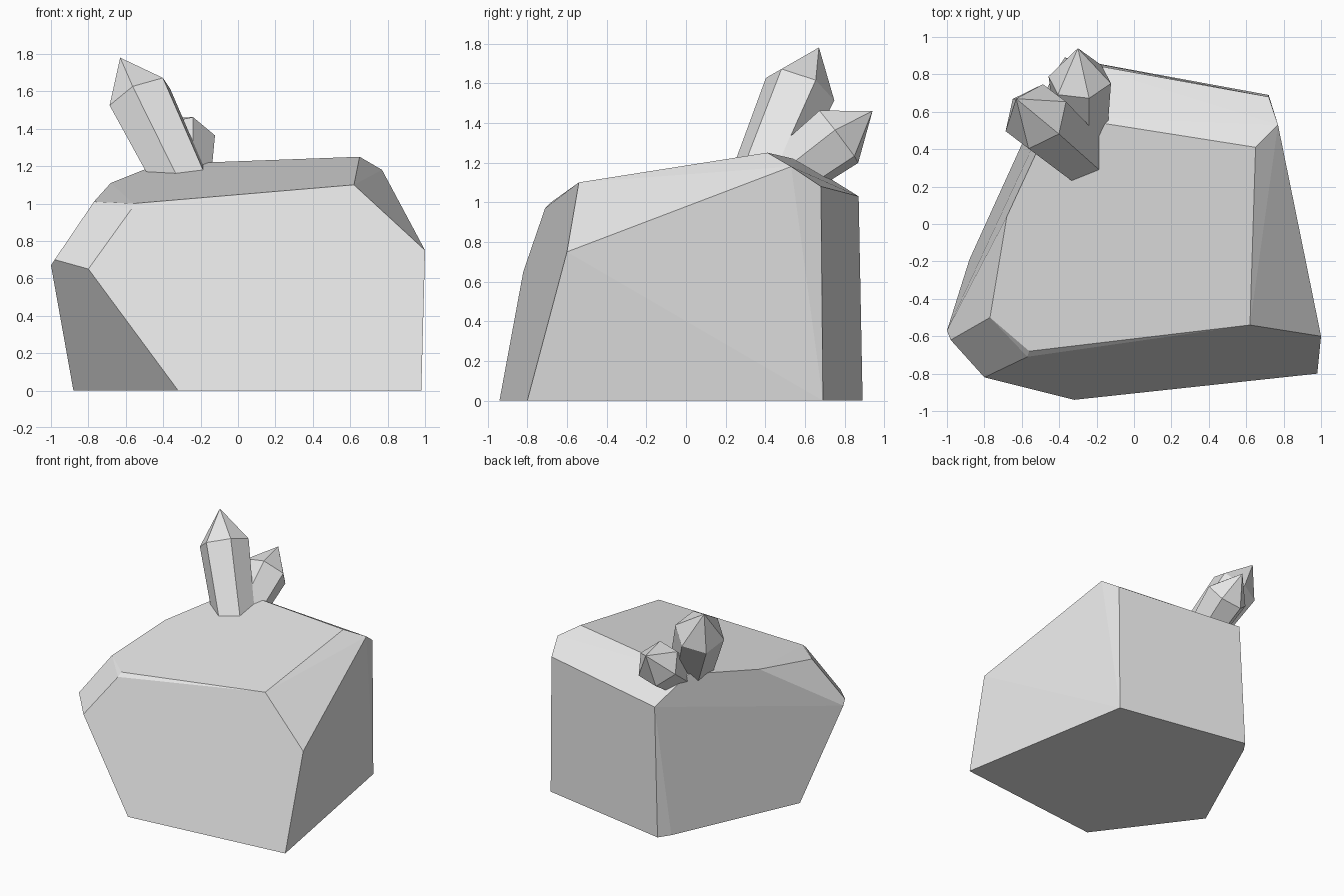
import bpy, bmesh, math
from mathutils import Vector

if "Cube" in bpy.data.objects:
    bpy.data.objects.remove(bpy.data.objects["Cube"])

stone = bpy.data.materials.new("stone_grey")
stone.diffuse_color = (0.8, 0.8, 0.8, 1)
stone.use_nodes = True
stone.node_tree.nodes["Principled BSDF"].inputs["Base Color"].default_value = stone.diffuse_color


def finish(name, bm):
    bmesh.ops.recalc_face_normals(bm, faces=bm.faces)
    mesh = bpy.data.meshes.new(name)
    bm.to_mesh(mesh)
    bm.free()
    mesh.materials.append(stone)
    ob = bpy.data.objects.new(name, mesh)
    bpy.context.collection.objects.link(ob)
    return ob


def boulder(name, corners):
    """Chiselled rock: convex hull around its corner points."""
    bm = bmesh.new()
    for c in corners:
        bm.verts.new(c)
    hull = bmesh.ops.convex_hull(bm, input=bm.verts)
    loose = [v for v in bm.verts if not v.link_faces]
    bmesh.ops.delete(bm, geom=loose, context='VERTS')
    bmesh.ops.dissolve_limit(bm, angle_limit=math.radians(2),
                             verts=bm.verts, edges=bm.edges)
    return finish(name, bm)


def crystal(name, base, shoulder, tip, spoke, taper):
    """Six-sided shard; spoke points from the shoulder centre to one corner."""
    base, shoulder, tip, spoke = map(Vector, (base, shoulder, tip, spoke))
    axis = (tip - base).normalized()
    radius = spoke.length
    u = (spoke - axis * spoke.dot(axis)).normalized() * radius
    v = axis.cross(u)
    bm = bmesh.new()
    rings = []
    for centre, scale in ((base, taper), (shoulder, 1)):
        rings.append([bm.verts.new(centre + scale * (u * math.cos(a) + v * math.sin(a)))
                      for a in (i * math.pi / 3 for i in range(6))])
    point = bm.verts.new(tip)
    bm.faces.new(rings[0])
    for i in range(6):
        j = (i + 1) % 6
        bm.faces.new((rings[0][i], rings[0][j], rings[1][j], rings[1][i]))
        bm.faces.new((rings[1][i], rings[1][j], point))
    return finish(name, bm)


# Main rock: ground outline, waist corners, then the sloping top
boulder("rock", [
    (0.98, -0.80, 0), (0.72, 0.69, 0), (-0.37, 0.89, 0),
    (-0.43, 0.80, 0), (-0.88, -0.19, 0), (-0.32, -0.94, 0),
    (-0.80, -0.82, 0.65), (-0.98, -0.62, 0.70), (-1.00, -0.57, 0.67),
    (1.00, -0.60, 0.75),
    (-0.57, -0.71, 0.97), (-0.56, -0.68, 1.00), (-0.77, -0.50, 1.01),
    (0.62, -0.54, 1.10), (0.65, 0.41, 1.25), (-0.68, 0.04, 1.11),
    (-0.43, 0.58, 1.21), (-0.33, 0.87, 1.03),
    (0.72, 0.68, 1.08), (0.77, 0.53, 1.18),
])

# Crystals growing out of the back left corner
crystal("large_crystal", (-0.28, 0.36, 1.07), (-0.525, 0.575, 1.57),
        (-0.63, 0.67, 1.78), (-0.035, -0.175, 0.05), 0.84)
crystal("small_crystal", (-0.28, 0.45, 1.09), (-0.29, 0.77, 1.33),
        (-0.30, 0.94, 1.46), (0.05, -0.10, 0.13), 0.8)
